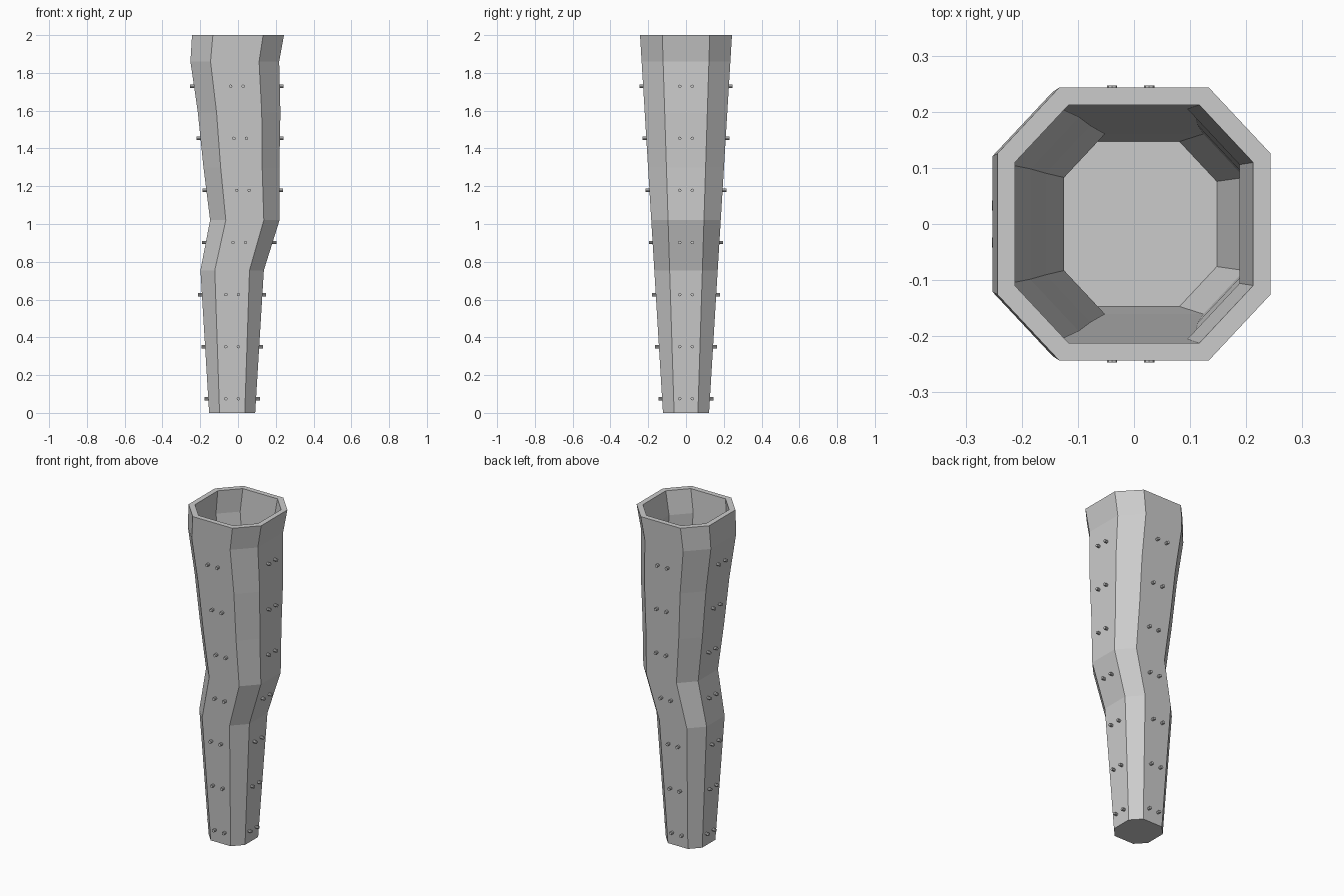
import bpy, bmesh, math
from mathutils import Matrix

if "Cube" in bpy.data.objects:
    bpy.data.objects.remove(bpy.data.objects["Cube"])

# Crooked centreline: (z, x offset)
PATH = [(0, -.031), (.755, -.031), (1.02, .036), (1.3, .018),
        (1.59, .006), (1.86, -.017), (2, 0)]
FLOOR_Z = .88
SIDES = [(1, .516), (.547, 1), (-.547, 1), (-1, .516),
         (-1, -.516), (-.547, -1), (.547, -1), (1, -.516)]


def half_width(z):
    return .122 + .0607 * z


def centre(z):
    for (z0, x0), (z1, x1) in zip(PATH, PATH[1:]):
        if z <= z1:
            return x0 + (x1 - x0) * (z - z0) / (z1 - z0)
    return PATH[-1][1]


def finish(bm, name):
    bmesh.ops.recalc_face_normals(bm, faces=bm.faces)
    mesh = bpy.data.meshes.new(name)
    bm.to_mesh(mesh)
    bm.free()
    ob = bpy.data.objects.new(name, mesh)
    bpy.context.collection.objects.link(ob)
    return ob


# Hollow octagonal trunk: up the outside, over the rim, down to the inner floor
bm = bmesh.new()


def ring(z, h):
    return [bm.verts.new((centre(z) + a * h, b * h, z)) for a, b in SIDES]


rings = [ring(z, half_width(z)) for z, _ in PATH]
inner = [z for z, _ in reversed(PATH) if z > FLOOR_Z]
rings += [ring(z, half_width(z) * .873) for z in inner]
rings.append(ring(FLOOR_Z, .147))
for a, b in zip(rings, rings[1:]):
    for i in range(8):
        j = (i + 1) % 8
        bm.faces.new((a[i], a[j], b[j], b[i]))
bm.faces.new(rings[0][::-1])
bm.faces.new(rings[-1])
finish(bm, "trunk")

# Pairs of rivets on the four wide faces, in seven rows
bm = bmesh.new()
for row in range(7):
    z = .075 + row * .2757
    for side in range(4):
        for s in (-.033, .033):
            m = (Matrix.Translation((centre(z), 0, z))
                 @ Matrix.Rotation(side * math.pi / 2, 4, 'Z')
                 @ Matrix.Translation((half_width(z) + .008, s, 0))
                 @ Matrix.Rotation(math.pi / 2, 4, 'Y'))
            bmesh.ops.create_cone(bm, cap_ends=True, segments=8, radius1=.009,
                                  radius2=.009, depth=.024, matrix=m)
finish(bm, "rivets")
